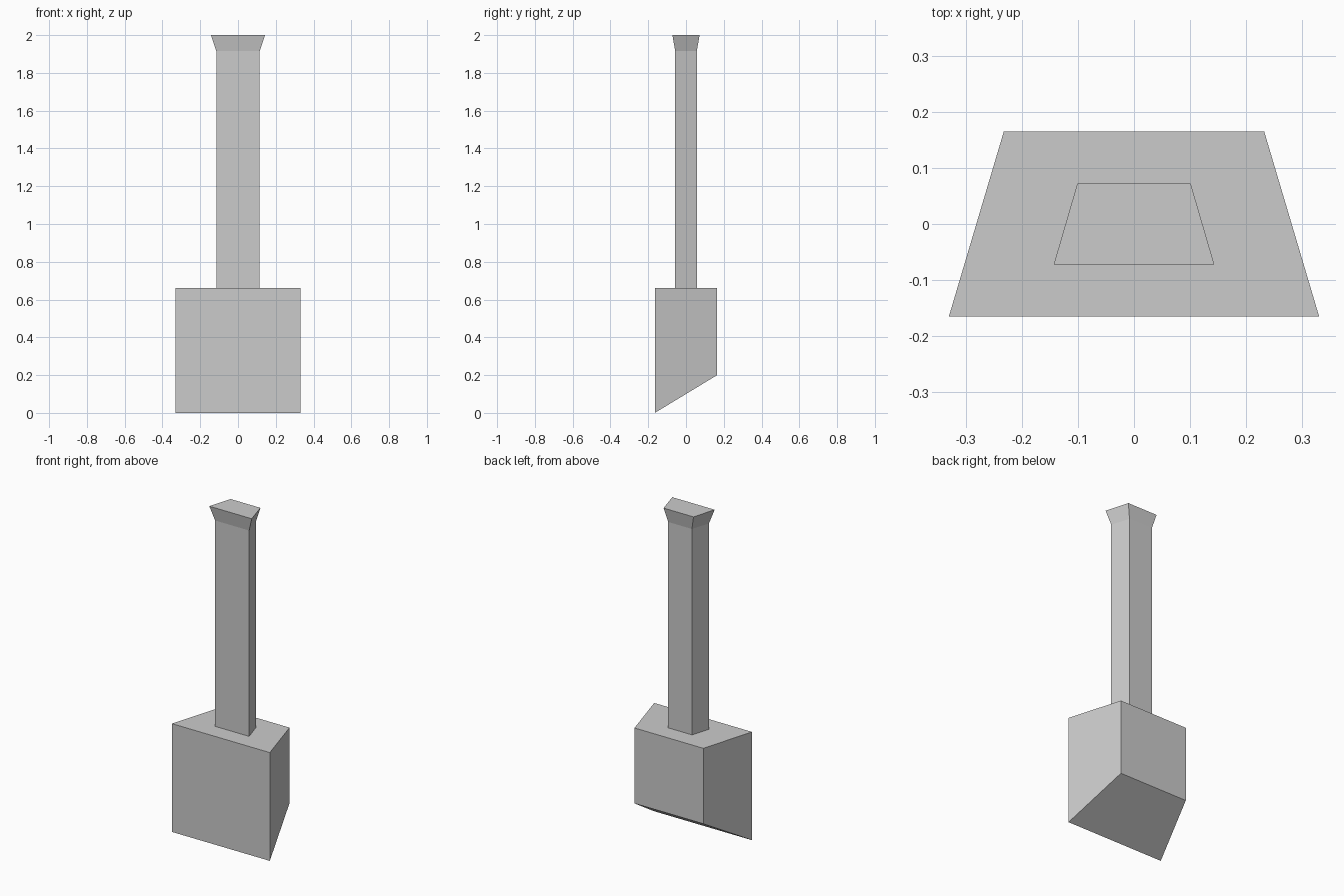
import bpy
import bmesh

if "Cube" in bpy.data.objects:
    bpy.data.objects.remove(bpy.data.objects["Cube"])


def section(front, back, depth, z_front, z_back=None):
    """Trapezoid ring: half widths at front and back, half depth, heights."""
    z_back = z_front if z_back is None else z_back
    return [(-front, -depth, z_front), (front, -depth, z_front),
            (back, depth, z_back), (-back, depth, z_back)]


def loft(name, rings):
    """Skin a closed solid through a stack of rings."""
    bm = bmesh.new()
    loops = [[bm.verts.new(p) for p in ring] for ring in rings]
    for low, high in zip(loops, loops[1:]):
        n = len(low)
        for i in range(n):
            j = (i + 1) % n
            bm.faces.new((low[i], low[j], high[j], high[i]))
    bm.faces.new(loops[0][::-1])
    bm.faces.new(loops[-1])
    bmesh.ops.recalc_face_normals(bm, faces=bm.faces[:])
    mesh = bpy.data.meshes.new(name)
    bm.to_mesh(mesh)
    bm.free()
    obj = bpy.data.objects.new(name, mesh)
    bpy.context.collection.objects.link(obj)
    return obj


# Tapered head with a slanted underside
loft("head", [section(0.33, 0.232, 0.165, 0.0, 0.2),
              section(0.33, 0.232, 0.165, 0.66)])

# Straight handle flaring out at the tip, seated slightly into the head
loft("handle", [section(0.115, 0.08, 0.057, 0.65),
                section(0.115, 0.08, 0.057, 1.915),
                section(0.143, 0.101, 0.072, 2.0)])
